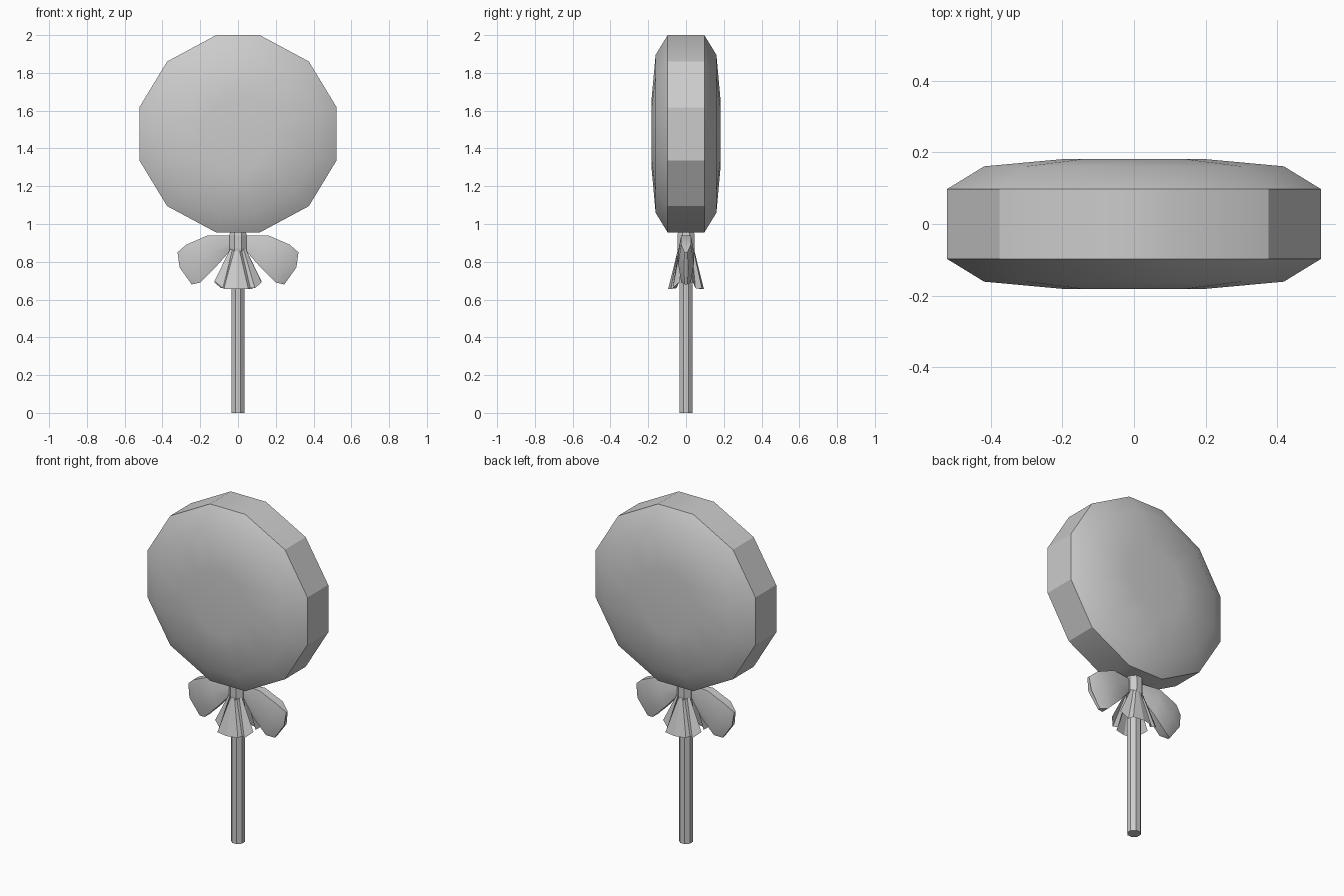
import bpy, bmesh, math
from mathutils import Matrix

if "Cube" in bpy.data.objects:
    bpy.data.objects.remove(bpy.data.objects["Cube"])


def make(name, verts, faces, smooth=None):
    me = bpy.data.meshes.new(name)
    me.from_pydata(verts, [], faces)
    bm = bmesh.new()
    bm.from_mesh(me)
    bmesh.ops.recalc_face_normals(bm, faces=bm.faces)
    bm.to_mesh(me)
    bm.free()
    ob = bpy.data.objects.new(name, me)
    bpy.context.collection.objects.link(ob)
    if smooth:
        bpy.ops.object.select_all(action='DESELECT')
        ob.select_set(True)
        bpy.context.view_layer.objects.active = ob
        bpy.ops.object.shade_smooth_by_angle(angle=math.radians(smooth))
    return ob


def loft(name, rings, smooth=None, caps=True):
    n = len(rings[0])
    verts = [p for r in rings for p in r]
    faces = [(k * n + i, k * n + (i + 1) % n, (k + 1) * n + (i + 1) % n, (k + 1) * n + i)
             for k in range(len(rings) - 1) for i in range(n)]
    if caps:
        faces += [tuple(range(n)), tuple(range(len(verts) - n, len(verts)))]
    return make(name, verts, faces, smooth)


def ngon(r, z, n=8):
    return [(r * math.cos(2 * math.pi * (i + .5) / n),
             r * math.sin(2 * math.pi * (i + .5) / n), z) for i in range(n)]


# candy disc: twelve-sided outline with domed front and back
q = [(.115, .5225), (.375, .383), (.5225, .14)]
outline = (q + [(x, -z) for x, z in q[::-1]] + [(-x, -z) for x, z in q]
           + [(-x, z) for x, z in q[::-1]])
half = [(.36, .182), (.8, .161), (1, .097)]
profile = [(s, -y) for s, y in half] + half[::-1]
loft("candy", [[(x * s, y, 1.4775 + z * s) for x, z in outline] for s, y in profile], 30)

# stick and bow knot
loft("stick", [ngon(.038, 0), ngon(.038, 1.0)])
loft("bow_knot", [ngon(.046, .855), ngon(.049, .87), ngon(.049, .94), ngon(.046, .955)])

# bow loops: pillowed ribbon, stations from knot to tip (top, bottom, half thickness)
stations = [((.035, .94), (.035, .865), .012), ((.16, .94), (.12, .77), .042),
            ((.275, .89), (.20, .69), .042), ((.32, .85), (.245, .68), .012)]
rings = []
for (ax, az), (bx, bz), t in stations:
    bulge = .018 if t < .02 and ax > .3 else 0
    mx, mz = (ax + bx) / 2 + bulge * 1.5, (az + bz) / 2 + bulge * .3
    rings.append([(ax, -t * .6, az), (mx, -t, mz), (bx, -t * .6, bz),
                  (bx, t * .6, bz), (mx, t, mz), (ax, t * .6, az)])
loft("bow_loop_right", rings, 35)
loft("bow_loop_left", [[(-x, -y, z) for x, y, z in r] for r in rings], 35)

# pleated ribbon tails, front and its half-turn copy behind
hem = [(-.125, -.035, .697), (-.08, -.05, .66), (-.075, -.085, .657), (-.01, -.095, .655),
       (.055, -.08, .655), (.065, -.055, .66), (.09, -.07, .66), (.125, -.035, .692)]
n = len(hem)
top = [(-.04 + .08 * i / (n - 1), -.022 - .02 * math.sin(math.pi * i / (n - 1)), .87)
       for i in range(n)]
tail_faces = [(i, i + 1, n + i + 1, n + i) for i in range(n - 1)]
for name, angle in (("tail_front", 0), ("tail_back", math.pi)):
    ob = make(name, top + hem, tail_faces)
    ob.data.transform(Matrix.Rotation(angle, 4, 'Z'))
